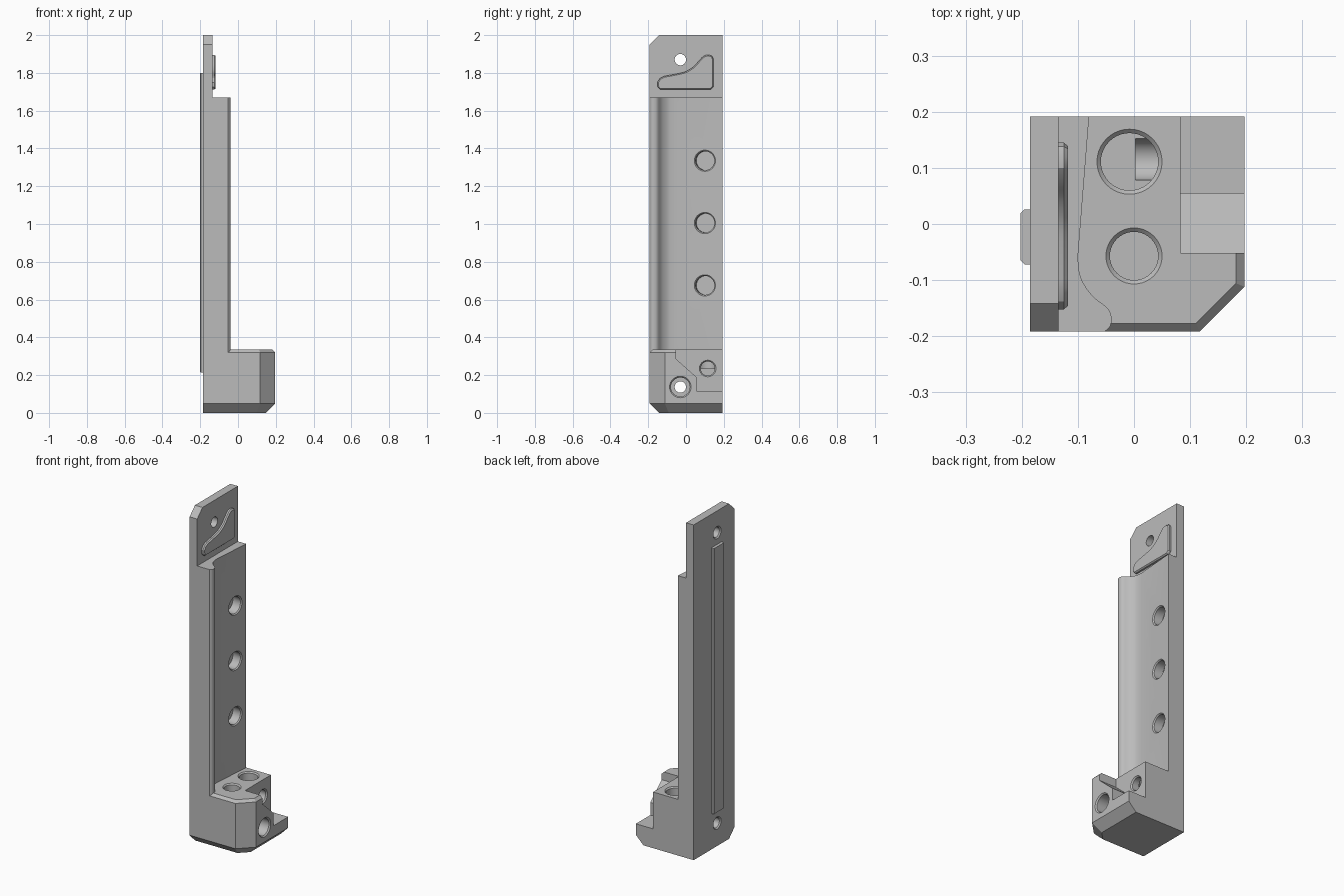
import bpy, bmesh, math
from mathutils import Vector

cube = bpy.data.objects.get("Cube")
if cube:
    bpy.data.objects.remove(cube)

grey = bpy.data.materials.new("plain grey")
grey.use_nodes = True
GREY = (0.5, 0.5, 0.5, 1)
grey.diffuse_color = GREY
grey.node_tree.nodes["Principled BSDF"].inputs["Base Color"].default_value = GREY

BACK, FACE, FRONT, REAR, SIDE = -0.185, -0.135, -0.192, 0.192, 0.197


def loft(name, rings):
    """Skin a list of equal-length point rings and cap both ends."""
    bm = bmesh.new()
    loops = [[bm.verts.new(p) for p in ring] for ring in rings]
    n = len(loops[0])
    for a, b in zip(loops, loops[1:]):
        for i in range(n):
            j = (i + 1) % n
            bm.faces.new((a[i], a[j], b[j], b[i]))
    bm.faces.new(loops[0])
    bm.faces.new(loops[-1])
    bmesh.ops.recalc_face_normals(bm, faces=bm.faces)
    mesh = bpy.data.meshes.new(name)
    bm.to_mesh(mesh)
    bm.free()
    mesh.materials.append(grey)
    obj = bpy.data.objects.new(name, mesh)
    bpy.context.collection.objects.link(obj)
    return obj


def prism_x(name, outline, x0, x1):
    return loft(name, [[(x, y, z) for y, z in outline] for x in (x0, x1)])


def lathe(name, origin, axis, profile, sides=40):
    """Turned solid: profile holds (radius, height along axis)."""
    rot = Vector(axis).to_track_quat('Z', 'Y')
    rings = []
    for r, h in profile:
        rings.append([Vector(origin) + rot @ Vector((r * math.cos(t), r * math.sin(t), h))
                      for t in (2 * math.pi * i / sides for i in range(sides))])
    return loft(name, rings)


def combine(target, other, operation):
    mod = target.modifiers.new("combine", 'BOOLEAN')
    mod.operation, mod.solver, mod.object = operation, 'EXACT', other
    other.hide_render = True
    bpy.context.view_layer.objects.active = target
    bpy.ops.object.modifier_apply(modifier=mod.name)
    bpy.data.objects.remove(other)


def drill(origin, axis, radius, depth):
    """Hole with a slightly chamfered mouth."""
    rim = radius + 0.007
    cutter = lathe("hole_cutter", origin, axis,
                   [(radius, -depth), (radius, -0.007), (rim, 0), (rim, 0.02)])
    combine(body, cutter, 'DIFFERENCE')


def smooth_path(points, steps=5):
    """Catmull-Rom curve through the points."""
    pts = [Vector(p) for p in points]
    pts = [pts[0]] + pts + [pts[-1]]
    out = []
    for a, b, c, d in zip(pts, pts[1:], pts[2:], pts[3:]):
        for i in range(steps):
            t = i / steps
            out.append(0.5 * (2 * b + (c - a) * t + (2 * a - 5 * b + 4 * c - d) * t * t
                              + (3 * b - a - 3 * c + d) * t ** 3))
    return out + [pts[-1]]


# Tall mounting plate with one clipped upper corner and a bevelled foot
body = prism_x("body", [(FRONT + 0.05, 0), (REAR, 0), (REAR, 2), (FRONT + 0.05, 2),
                        (FRONT, 1.95), (FRONT, 0.05)], BACK, FACE)

# Column with a hollow curved face and rounded front lip
face = smooth_path([(-0.1, -0.06), (-0.095, -0.095), (-0.075, -0.127), (-0.047, -0.15),
                    (-0.04, -0.168), (-0.043, -0.183), (-0.053, FRONT)])
plan = [(BACK, REAR), (-0.08, REAR)] + [tuple(p) for p in face] + [(BACK, FRONT)]
column = loft("column", [[(x, y, z) for x, y in plan] for z in (0.1, 1.67)])
combine(body, column, 'UNION')


# Base block: clipped corner, wide bevel below and narrow bevel above
def base_ring(d, z):
    k = d * (math.sqrt(2) - 1)
    return [(x, y, z) for x, y in ((BACK, REAR), (BACK, FRONT + d), (0.117 - k, FRONT + d),
                                   (SIDE - d, -0.112 + k), (SIDE - d, REAR))]


base = loft("base", [base_ring(0.05, 0), base_ring(0, 0.05),
                     base_ring(0, 0.32), base_ring(0.015, 0.335)])
combine(body, base, 'UNION')

# Stepped notch at the rear outer corner of the base
notch = prism_x("notch_cutter", [(-0.052, 0.5), (-0.052, 0.285), (0.055, 0.19),
                                 (0.055, 0.115), (0.3, 0.115), (0.3, 0.5)], 0.083, 0.3)
combine(body, notch, 'DIFFERENCE')

# Blind holes in the column face, base top and notch wall
for z in (0.675, 1.005, 1.335):
    drill((-0.0865, 0.1, z), (1, -0.08, 0), 0.05, 0.06)
drill((-0.008, 0.111, 0.335), (0, 0, 1), 0.051, 0.1)
drill((0, -0.057, 0.335), (0, 0, 1), 0.043, 0.1)
drill((0.083, 0.115, 0.235), (1, 0, 0), 0.037, 0.08)

# Screw holes: counterbored through the base, plain through the plate
drill((SIDE, -0.03, 0.137), (1, 0, 0), 0.05, 0.3)
for z in (0.137, 1.87):
    drill((BACK, -0.03, z), (-1, 0, 0), 0.03, 0.2)

# Raised curved wedge on the upper plate
wedge_line = [(-0.15, 1.725), (-0.137, 1.712), (0.13, 1.712), (0.145, 1.727), (0.145, 1.875),
              (0.138, 1.89), (0.12, 1.895), (0.1, 1.893), (0.083, 1.88)]
wedge_line += [tuple(p) for p in smooth_path([(0.065, 1.86), (0.04, 1.833), (0, 1.808),
                                              (-0.05, 1.795), (-0.115, 1.783)], 3)]
wedge_line += [(-0.138, 1.772), (-0.152, 1.75)]


def inset(points, d):
    """Move each point of a counter-clockwise outline inward."""
    out = []
    for i, p in enumerate(points):
        t = (Vector(points[(i + 1) % len(points)]) - Vector(points[i - 1])).normalized()
        out.append((p[0] - t.y * d, p[1] + t.x * d))
    return out


def raised(name, outline, x0, x1, x2, d):
    rings = [(x0, outline), (x1, outline), (x2, inset(outline, d))]
    return loft(name, [[(x, y, z) for y, z in line] for x, line in rings])


wedge = raised("raised_wedge", wedge_line, FACE - 0.005, -0.125, -0.118, 0.006)

# Long locating rib on the back
rib = raised("back_rib", [(-0.072, 0.215), (0.026, 0.215), (0.026, 1.8), (-0.072, 1.8)],
             BACK + 0.005, -0.195, -0.202, 0.007)

# Smooth the curved walls and keep the edges crisp
bpy.ops.object.select_all(action='DESELECT')
for obj in (body, wedge, rib):
    obj.select_set(True)
bpy.context.view_layer.objects.active = body
bpy.ops.object.shade_smooth_by_angle(angle=math.radians(25))
